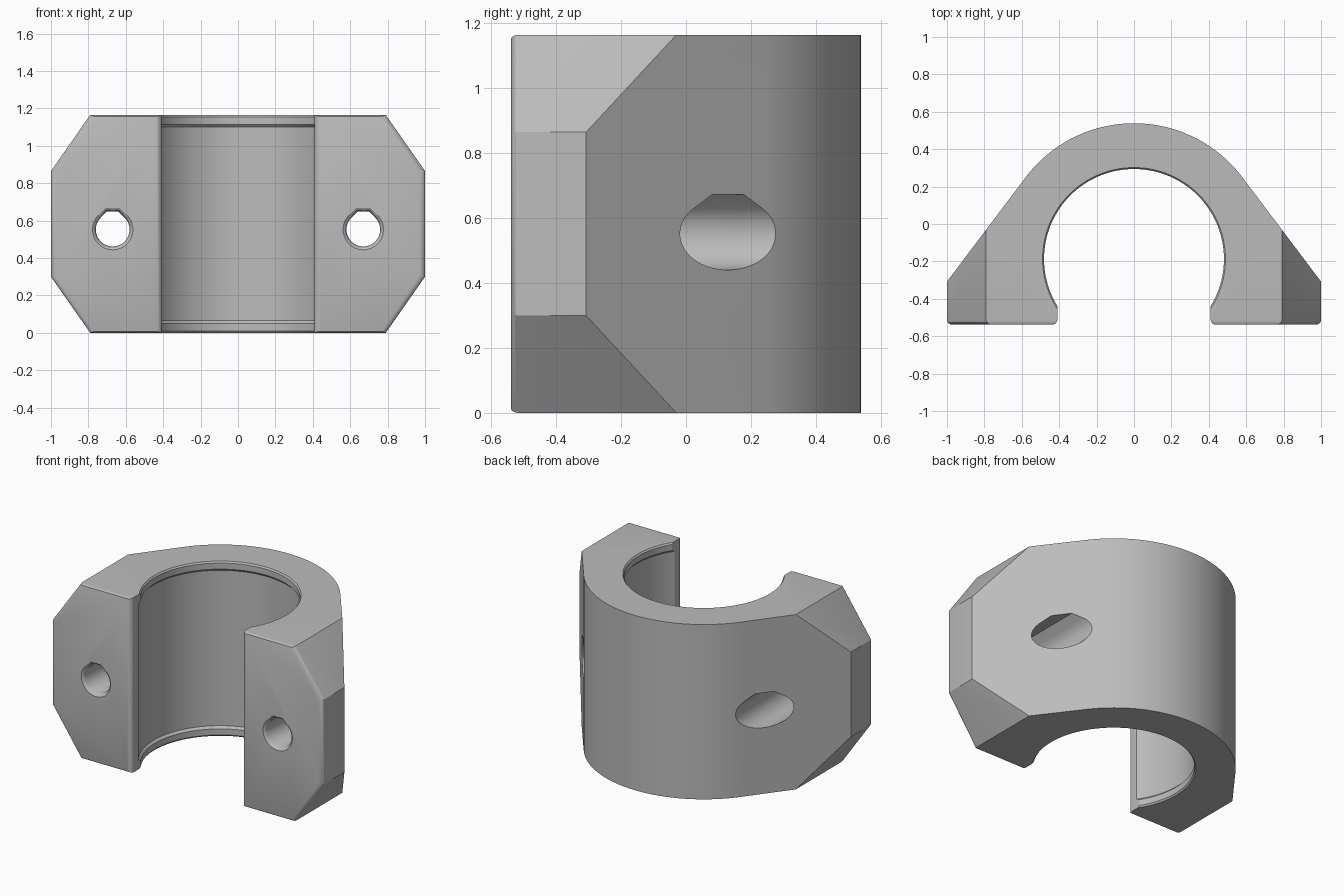
import bpy, bmesh
from math import sin, cos, pi, radians, sqrt
from mathutils import Vector

cube = bpy.data.objects.get("Cube")
if cube:
    bpy.data.objects.remove(cube, do_unlink=True)

H, FRONT, CY = 1.165, -0.5385, -0.187      # height, front plane, bore axis
R_OUT, MOUTH = 0.7255, 0.41

grey = bpy.data.materials.new("plain grey")
grey.use_nodes = True
colour = (0.5, 0.5, 0.5, 1)
grey.diffuse_color = colour
grey.node_tree.nodes["Principled BSDF"].inputs["Base Color"].default_value = colour


def finish(name, bm):
    bmesh.ops.recalc_face_normals(bm, faces=bm.faces)
    mesh = bpy.data.meshes.new(name)
    bm.to_mesh(mesh)
    bm.free()
    mesh.materials.append(grey)
    obj = bpy.data.objects.new(name, mesh)
    bpy.context.collection.objects.link(obj)
    return obj


def loft(name, rings):
    """Closed solid through rings of equal point count."""
    bm = bmesh.new()
    loops = [[bm.verts.new(p) for p in ring] for ring in rings]
    n = len(loops[0])
    for a, b in zip(loops, loops[1:]):
        for i in range(n):
            j = (i + 1) % n
            bm.faces.new((a[i], a[j], b[j], b[i]))
    bm.faces.new(loops[0])
    bm.faces.new(loops[-1])
    return finish(name, bm)


def arc(r, start, end, n):
    angles = [radians(start + (end - start) * i / n) for i in range(n + 1)]
    return [(r * cos(a), CY + r * sin(a)) for a in angles]


# Clamp body: C-shaped outline, extruded upward
inner = 0.47
lip_angle = -29.3
outline = [(MOUTH, FRONT), (1, FRONT), (1, -0.308)]
outline += arc(R_OUT, 37, 143, 64)
outline += [(-1, -0.308), (-1, FRONT), (-MOUTH, FRONT)]
outline += arc(inner, 180 - lip_angle, lip_angle, 64)
bm = bmesh.new()
base = bm.faces.new([bm.verts.new((x, y, 0)) for x, y in outline])
top = bmesh.ops.extrude_face_region(bm, geom=[base])["geom"]
bmesh.ops.translate(bm, vec=(0, 0, H), verts=[v for v in top if isinstance(v, bmesh.types.BMVert)])

# Slanted cuts on the four outer corners
for sx in (-1, 1):
    for sz in (-1, 1):
        bmesh.ops.bisect_plane(
            bm, geom=bm.verts[:] + bm.edges[:] + bm.faces[:], dist=1e-5,
            plane_co=(sx * 0.79, 0, H / 2 + sz * H / 2),
            plane_no=Vector((sx * 0.3, 0, sz * 0.21)), clear_outer=True)
        bmesh.ops.holes_fill(bm, edges=[e for e in bm.edges if e.is_boundary])

# Rounded rim of the two front faces, tighter along top and bottom
weight = bm.edges.layers.float.new("bevel_weight_edge")
for e in bm.edges:
    a, b = (v.co for v in e.verts)
    if max(abs(a.y - FRONT), abs(b.y - FRONT)) < 1e-4:
        e[weight] = 0.4 if abs(a.z - b.z) < 1e-4 else 1.0
body = finish("clamp_body", bm)
bevel = body.modifiers.new("front_rim", "BEVEL")
bevel.limit_method = "WEIGHT"
bevel.width = 0.03
bevel.segments = 4

# Bore with a narrow retaining lip at each end
half = [(-0.1, 0.489), (0, 0.489), (0.01, 0.481), (0.05, 0.481), (0.065, 0.495)]
steps = half + [(H - z, r) for z, r in reversed(half)]
bore = loft("bore_cutter", [[(x, y, z) for x, y in arc(r, 0, 357.1875, 127)] for z, r in steps])


# Bolt holes: flat-topped teardrop section, wider behind, flared in front
def teardrop(cx, y, r):
    flat = 1.08 * r
    tip = r * sqrt(2) - flat
    pts = [(r * cos(a), r * sin(a)) for a in (pi * 0.75 + i * pi * 1.5 / 48 for i in range(49))]
    pts += [(tip, flat), (-tip, flat)]
    return [(cx + x, y, 0.552 + z) for x, z in pts]


sections = [(-0.6, 0.112), (FRONT, 0.108), (FRONT + 0.007, 0.098), (FRONT + 0.025, 0.09),
            (-0.3, 0.09), (-0.299, 0.1115), (0.7, 0.1115)]
cutters = [bore]
for side, cx in (("left", 0.67), ("right", -0.67)):
    cutters.append(loft(side + "_hole_cutter", [teardrop(cx, y, r) for y, r in sections]))

for c in cutters:
    c.hide_render = True
    mod = body.modifiers.new(c.name, "BOOLEAN")
    mod.operation = "DIFFERENCE"
    mod.solver = "EXACT"
    mod.object = c

# Bake the modifiers, drop the cutters, smooth the curved faces
graph = bpy.context.evaluated_depsgraph_get()
result = bpy.data.meshes.new_from_object(body.evaluated_get(graph))
body.modifiers.clear()
body.data = result
for c in cutters:
    bpy.data.objects.remove(c, do_unlink=True)
bpy.ops.object.select_all(action="DESELECT")
body.select_set(True)
bpy.context.view_layer.objects.active = body
bpy.ops.object.shade_smooth_by_angle(angle=radians(25))
